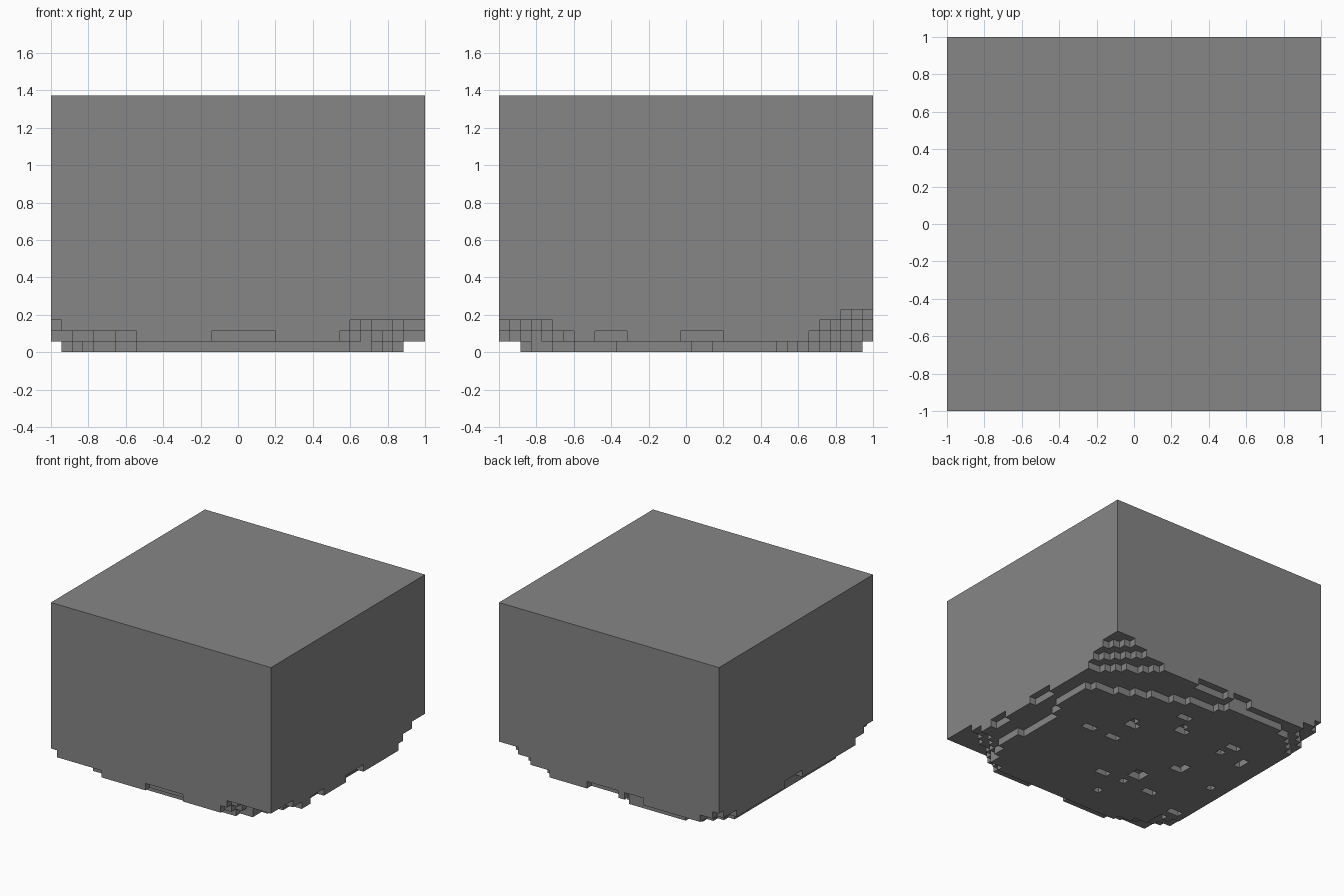
import bpy, bmesh

if "Cube" in bpy.data.objects:
    bpy.data.objects.remove(bpy.data.objects["Cube"])

N = 35                  # cells along each side
S = 2 / N               # cell size
TOP = 24 * S            # height of the block
STEPS = 4               # eroded layers below the solid block

# Corner erosion: (left side, back side, {lowest solid layer: (reach in x, reach in y)})
CORNERS = [
    (True, True, {4: (3, 3), 3: (5, 5), 2: (8, 6)}),
    (True, False, {3: (7, 5), 2: (8, 7)}),
    (False, False, {3: (1, 2), 2: (8, 4)}),
    (False, True, {3: (1, 1), 2: (3, 4)}),
]
# Notches in the rim: first cell, last cell
LEFT_NOTCHES = [(14, 17), (23, 25)]
RIGHT_NOTCHES = [(15, 18)]
BACK_NOTCHES = [(14, 18), (20, 22)]
FRONT_NOTCHES = [(14, 19)]
# First and last cell of the lowest layer in each row, from back to front
ROW_START = [20, 19, 15, 13, 10, 8, 6, 3] + [2] * 6 + [3] * 2 + [4] * 7 + [3] * 4 + [4] * 2 + [5, 5, 7]
ROW_END = [28, 30, 31, 32] + [33] * 23 + [32, 31, 30, 28, 26]
# Small pits in the underside: column, row, width, depth
PITS = [
    (8, 16, 2, 1), (12, 16, 2, 1), (12, 11, 1, 2), (13, 12, 1, 1), (16, 6, 2, 1),
    (18, 8, 1, 2), (19, 9, 1, 1), (26, 8, 2, 1), (26, 10, 1, 1), (30, 10, 1, 2),
    (24, 17, 2, 1), (25, 16, 1, 1), (21, 21, 2, 2), (21, 24, 1, 1), (17, 24, 2, 1),
    (20, 28, 1, 1), (25, 24, 2, 1), (31, 18, 1, 1), (31, 26, 2, 1), (31, 28, 1, 2),
]


def inside(value, spans):
    return any(first <= value <= last for first, last in spans)


def lowest(i, j):
    """Lowest solid layer of a column; i runs from the left, j from the back."""
    level = 1
    if 1 <= j <= len(ROW_START) and ROW_START[j - 1] <= i <= ROW_END[j - 1]:
        level = 0
    if any(c <= i < c + w and r <= j < r + d for c, r, w, d in PITS):
        level = 1
    if (i == 0 and inside(j, LEFT_NOTCHES)) or (i == N - 1 and inside(j, RIGHT_NOTCHES)) \
            or (j == 0 and inside(i, BACK_NOTCHES)) or (j == N - 1 and inside(i, FRONT_NOTCHES)):
        level = 2
    for left, back, reaches in CORNERS:
        a = i if left else N - 1 - i
        b = j if back else N - 1 - j
        for step, (rx, ry) in reaches.items():
            if a / rx + b / ry < 1:
                level = max(level, step)
    return level


height = {(i, j): lowest(i, j) for i in range(N) for j in range(N)}
bm = bmesh.new()


def quad(*points):
    bm.faces.new([bm.verts.new(p) for p in points])


# Underside cells and the walls between neighbouring columns
for (i, j), low in height.items():
    x0, x1 = 1 - (i + 1) * S, 1 - i * S
    y0, y1 = 1 - (j + 1) * S, 1 - j * S
    z = low * S
    quad((x0, y0, z), (x0, y1, z), (x1, y1, z), (x1, y0, z))
    walls = [((-1, 0), (x1, y0), (x1, y1)), ((1, 0), (x0, y1), (x0, y0)),
             ((0, -1), (x1, y1), (x0, y1)), ((0, 1), (x0, y0), (x1, y0))]
    for (di, dj), p, q in walls:
        other = height.get((i + di, j + dj), STEPS)
        for k in range(low, other):
            quad((*p, k * S), (*q, k * S), (*q, (k + 1) * S), (*p, (k + 1) * S))
        if (i + di, j + dj) not in height:
            quad((*p, STEPS * S), (*q, STEPS * S), (*q, TOP), (*p, TOP))
    # Top surface
    quad((x0, y0, TOP), (x1, y0, TOP), (x1, y1, TOP), (x0, y1, TOP))

bmesh.ops.remove_doubles(bm, verts=bm.verts[:], dist=S / 100)
# Merge the flat top into a single face
flat_top = [f for f in bm.faces if f.normal.z > 0.5 or f.calc_center_median().z > TOP - S / 2]
bmesh.ops.dissolve_faces(bm, faces=flat_top)
bm.normal_update()

mesh = bpy.data.meshes.new("stone_block")
bm.to_mesh(mesh)
bm.free()
block = bpy.data.objects.new("stone_block", mesh)
bpy.context.collection.objects.link(block)

# Plain grey stone
grey = (0.24, 0.24, 0.24, 1)
stone = bpy.data.materials.new("grey_stone")
stone.use_nodes = True
stone.diffuse_color = grey
stone.node_tree.nodes["Principled BSDF"].inputs["Base Color"].default_value = grey
mesh.materials.append(stone)
